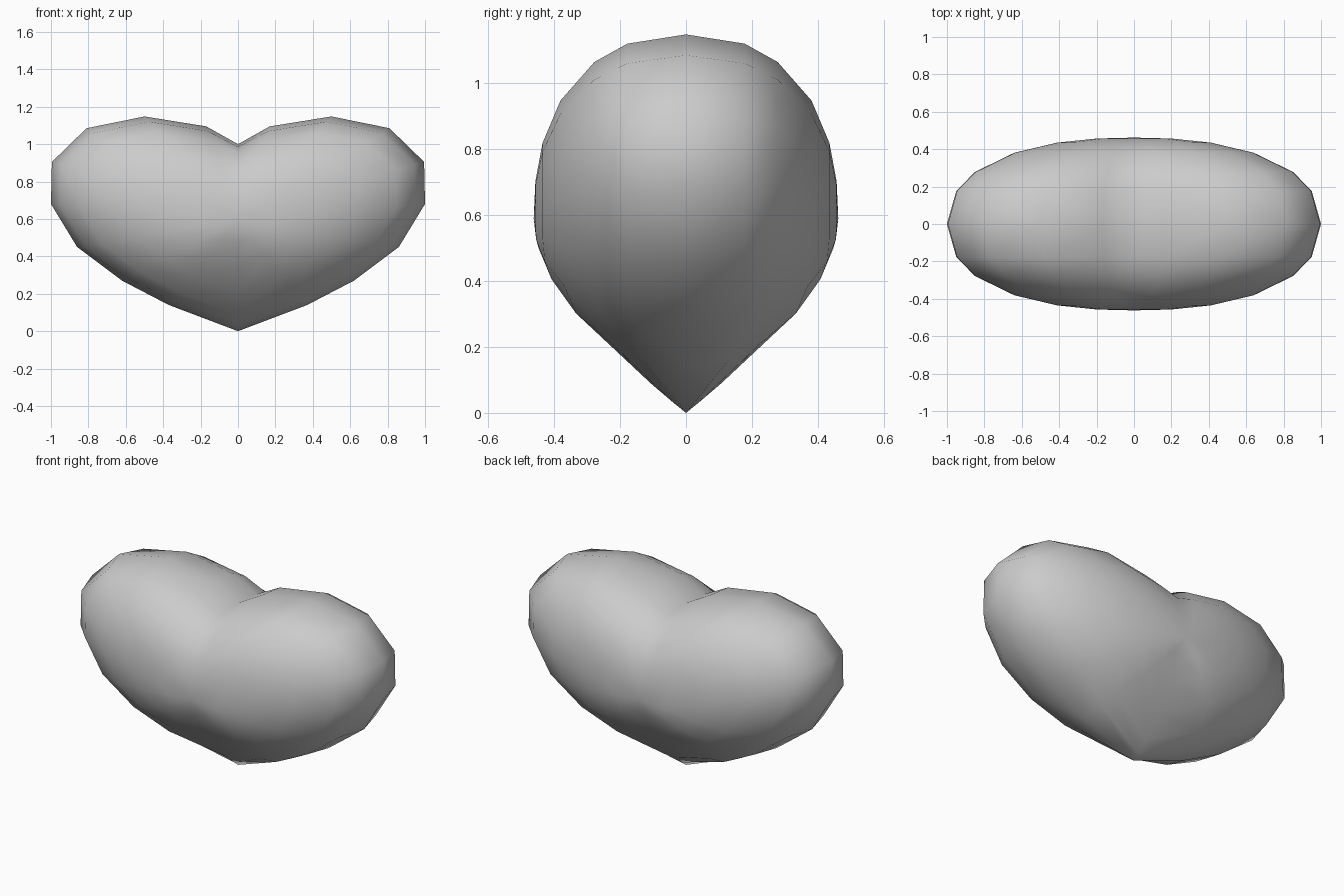
import bpy, bmesh

if "Cube" in bpy.data.objects:
    bpy.data.objects.remove(bpy.data.objects["Cube"], do_unlink=True)

CENTRE = 0.59   # height of the thickest point
DEPTH = 0.462   # half thickness

# Right half of the heart outline, from bottom tip to top cleft
half = [(0, 0), (0.37, 0.14), (0.62, 0.27), (0.86, 0.45), (1, 0.68), (0.995, 0.905),
        (0.81, 1.085), (0.5, 1.148), (0.17, 1.095), (0, 1.0)]
outline = half + [(-x, z) for x, z in reversed(half[1:-1])]
rings = [1, 0.95, 0.85, 0.64, 0.41, 0.2]


def bulge(s, x, z):
    """Half thickness: rounded on the lobes, nearly conical towards the tip."""
    w = max(0, 1 - abs(x) / 0.86) ** 2 if z < 0.5 else 0
    return DEPTH * ((1 - w) * (1 - s ** 2.3) ** 0.435 + w * (1 - s ** 1.6))


def make_ring(bm, s, side):
    verts = []
    for x, z in outline:
        # The cleft fades out towards the middle of each face
        fill = 0.13 * (1 - s) if x == 0 and z > 0.5 else 0
        height = CENTRE + s * (z + fill - CENTRE)
        verts.append(bm.verts.new((s * x, side * bulge(s, x, z), height)))
    return verts


# Heart body: concentric rings on both sides sharing the outer rim
bm = bmesh.new()
rim = make_ring(bm, 1, 1)
n = len(rim)
for side in (-1, 1):
    outer = rim
    for s in rings[1:]:
        inner = make_ring(bm, s, side)
        for i in range(n):
            j = (i + 1) % n
            bm.faces.new((outer[i], outer[j], inner[j], inner[i]))
        outer = inner
    pole = bm.verts.new((0, side * DEPTH, CENTRE))
    for i in range(n):
        bm.faces.new((outer[i], outer[(i + 1) % n], pole))
bmesh.ops.recalc_face_normals(bm, faces=bm.faces)
for f in bm.faces:
    f.smooth = True
mesh = bpy.data.meshes.new("heart")
bm.to_mesh(mesh)
bm.free()
heart = bpy.data.objects.new("heart", mesh)
bpy.context.collection.objects.link(heart)

# Plain grey
grey = bpy.data.materials.new("light_grey")
grey.use_nodes = True
colour = (0.6, 0.6, 0.6, 1)
grey.diffuse_color = colour
grey.node_tree.nodes["Principled BSDF"].inputs["Base Color"].default_value = colour
mesh.materials.append(grey)
